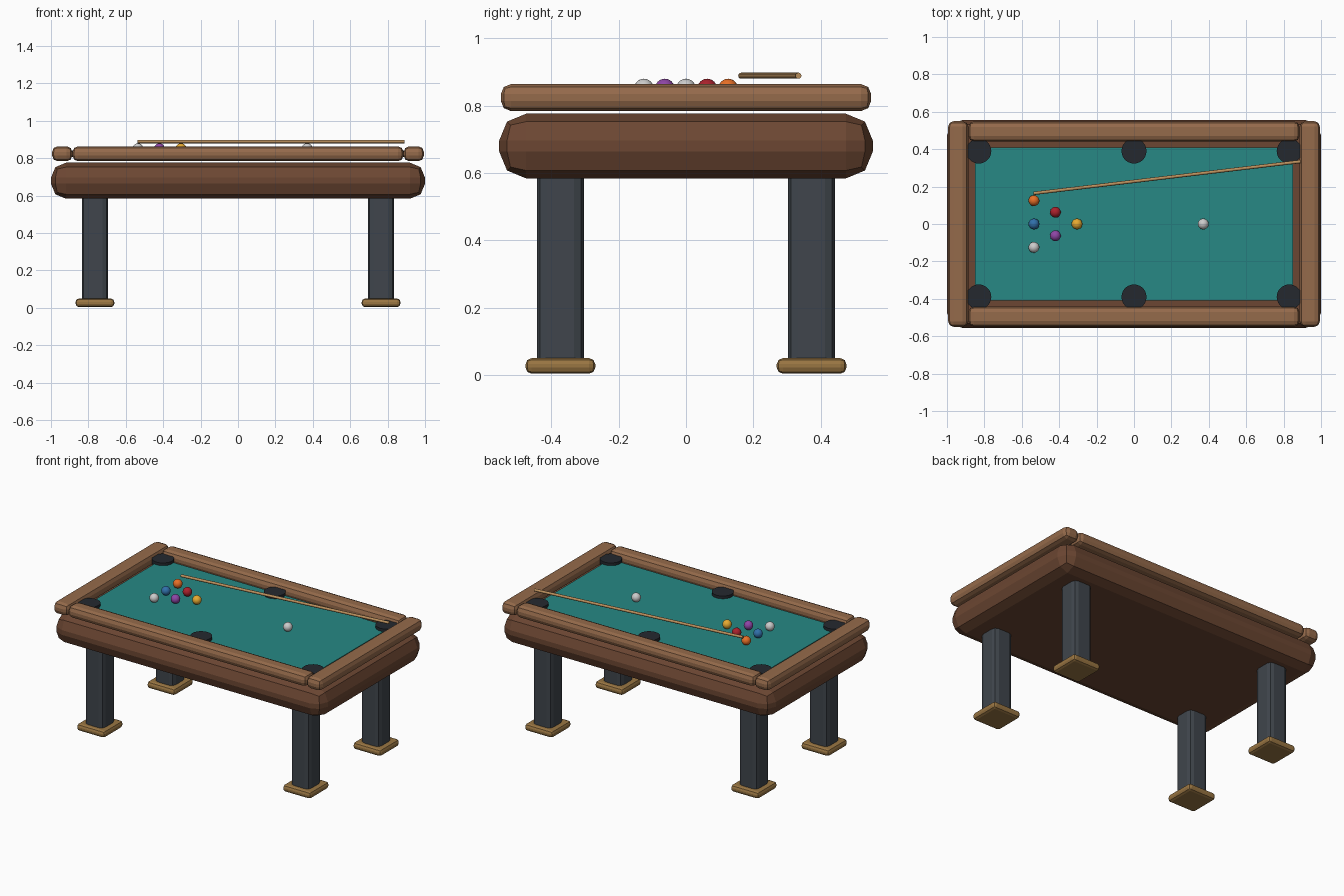
import bpy, math
from mathutils import Vector

if "Cube" in bpy.data.objects:
    bpy.data.objects.remove(bpy.data.objects["Cube"])


def material(name, rgb):
    m = bpy.data.materials.new(name)
    m.diffuse_color = (*rgb, 1)
    m.use_nodes = True
    m.node_tree.nodes["Principled BSDF"].inputs["Base Color"].default_value = m.diffuse_color
    return m


WOOD = material("dark_wood", (0.15, 0.062, 0.032))
RAIL = material("rail_wood", (0.30, 0.145, 0.07))
FELT = material("teal_felt", (0.02, 0.25, 0.235))
DARK = material("charcoal", (0.018, 0.022, 0.028))
LEG = material("slate", (0.05, 0.06, 0.072))
BRASS = material("brass", (0.32, 0.18, 0.055))
CUE = material("cue_wood", (0.5, 0.28, 0.11))


def finish(name, mat):
    o = bpy.context.object
    o.name = name
    o.data.materials.append(mat)
    return o


def box(name, loc, size, mat, bevel=0.0):
    bpy.ops.mesh.primitive_cube_add(size=1, location=loc)
    o = finish(name, mat)
    o.scale = size
    bpy.ops.object.transform_apply(location=False, rotation=False, scale=True)
    if bevel:
        b = o.modifiers.new("bevel", 'BEVEL')
        b.width = bevel
        b.segments = 2
    return o


# table body and playing surface
box("table_body", (0, 0, 0.68), (2.0, 1.11, 0.192), WOOD, 0.08)
box("felt", (0, 0, 0.807), (1.70, 0.82, 0.03), FELT)

# rails
for s, side in ((-1, "front"), (1, "back")):
    box(side + "_rail", (0, s * 0.495, 0.824), (1.77, 0.108, 0.08), RAIL, 0.03)
for s, side in ((-1, "left"), (1, "right")):
    box(side + "_rail", (s * 0.94, 0, 0.824), (0.108, 1.10, 0.08), RAIL, 0.03)

# legs with feet
for sx, a in ((-1, "left"), (1, "right")):
    for sy, b in ((-1, "front"), (1, "back")):
        x, y = sx * 0.765, sy * 0.373
        box(f"{b}_{a}_leg", (x, y, 0.325), (0.14, 0.14, 0.61), LEG, 0.03)
        box(f"{b}_{a}_foot", (x, y, 0.027), (0.207, 0.207, 0.046), BRASS, 0.018)

# pockets
for x in (-0.83, 0, 0.83):
    for y in (-0.39, 0.39):
        bpy.ops.mesh.primitive_cylinder_add(vertices=24, radius=0.067, depth=0.035,
                                            location=(x, y, 0.823))
        finish("pocket", DARK)

# balls
balls = [
    ("cue_ball", 0.37, 0, (0.8, 0.8, 0.8)),
    ("yellow_ball", -0.305, 0, (0.8, 0.4, 0.03)),
    ("red_ball", -0.42, 0.063, (0.4, 0.015, 0.025)),
    ("purple_ball", -0.42, -0.063, (0.27, 0.06, 0.38)),
    ("orange_ball", -0.535, 0.125, (0.8, 0.16, 0.02)),
    ("blue_ball", -0.535, 0, (0.03, 0.16, 0.4)),
    ("white_ball", -0.535, -0.125, (0.8, 0.8, 0.8)),
]
for name, x, y, rgb in balls:
    bpy.ops.mesh.primitive_uv_sphere_add(segments=20, ring_count=12, radius=0.029,
                                         location=(x, y, 0.851))
    finish(name, material(name, rgb))
    bpy.ops.object.shade_smooth()

# cue stick
tip, butt = Vector((-0.537, 0.164, 0.889)), Vector((0.89, 0.334, 0.889))
d = butt - tip
bpy.ops.mesh.primitive_cylinder_add(vertices=12, radius=0.009, depth=d.length,
                                    location=(tip + butt) / 2)
cue = finish("cue_stick", CUE)
cue.rotation_euler = d.to_track_quat('Z', 'Y').to_euler()
bpy.ops.object.shade_smooth_by_angle(angle=math.radians(40))
